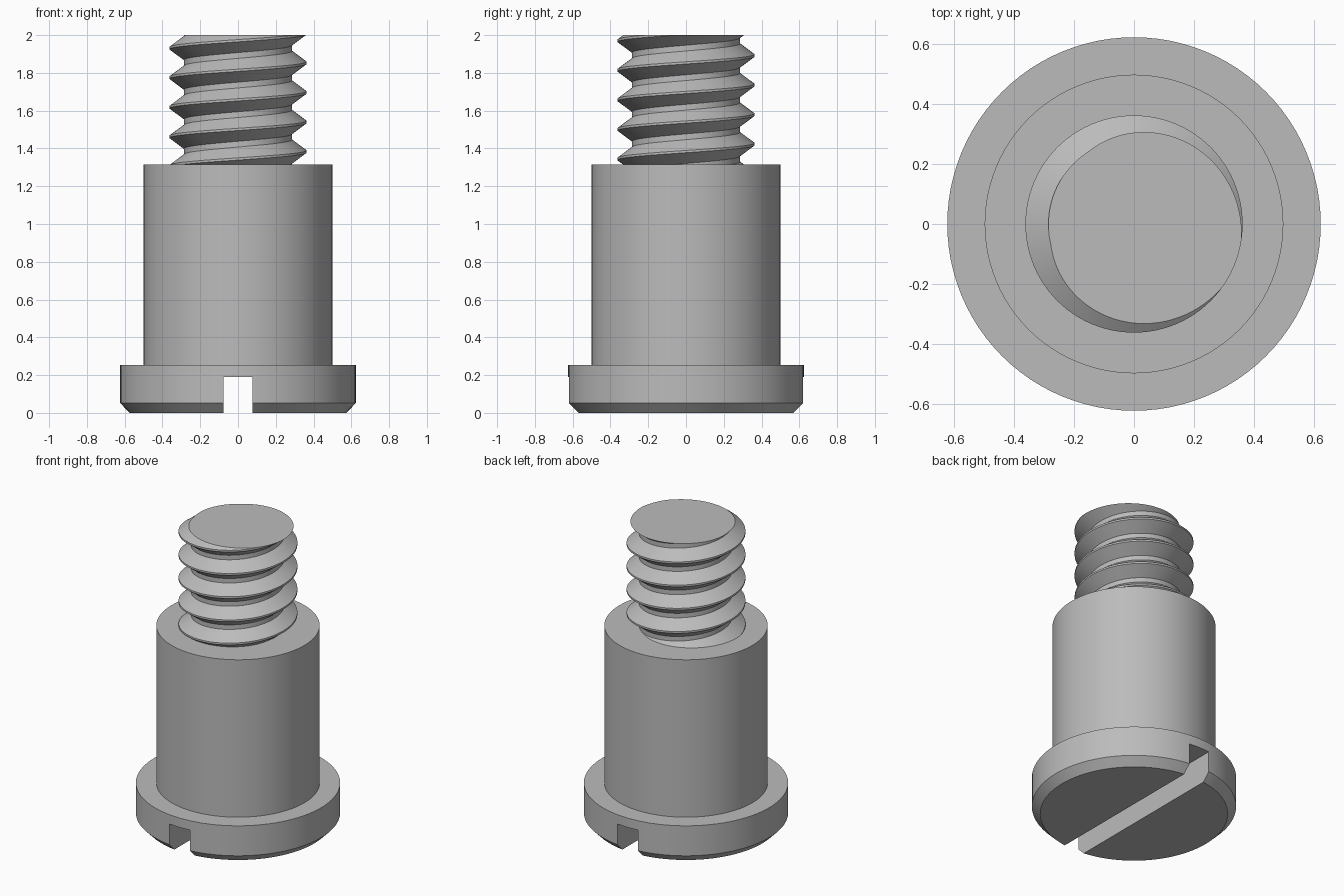
import bpy
import bmesh
from math import cos, sin, pi, radians

cube = bpy.data.objects.get("Cube")
if cube:
    bpy.data.objects.remove(cube, do_unlink=True)

steel = bpy.data.materials.new("plain_steel_grey")
steel.use_nodes = True
grey = (0.5, 0.5, 0.5, 1)
steel.diffuse_color = grey
steel.node_tree.nodes["Principled BSDF"].inputs["Base Color"].default_value = grey

SEGMENTS = 96
HEAD_TOP, SHOULDER_TOP, TIP = 0.254, 1.315, 2.0


def make_object(name, bm):
    bmesh.ops.recalc_face_normals(bm, faces=bm.faces)
    mesh = bpy.data.meshes.new(name)
    bm.to_mesh(mesh)
    bm.free()
    mesh.materials.append(steel)
    obj = bpy.data.objects.new(name, mesh)
    bpy.context.collection.objects.link(obj)
    return obj


def smooth(obj):
    bpy.ops.object.select_all(action="DESELECT")
    obj.select_set(True)
    bpy.context.view_layer.objects.active = obj
    bpy.ops.object.shade_smooth_by_angle(angle=radians(25))


def lathe(name, profile):
    """Closed solid of revolution from (radius, height) points."""
    bm = bmesh.new()
    rings = [[bm.verts.new((r * cos(2 * pi * i / SEGMENTS), r * sin(2 * pi * i / SEGMENTS), z))
              for i in range(SEGMENTS)] for r, z in profile]
    for low, high in zip(rings, rings[1:]):
        for i in range(SEGMENTS):
            j = (i + 1) % SEGMENTS
            bm.faces.new((low[i], low[j], high[j], high[i]))
    bm.faces.new(rings[0])
    bm.faces.new(rings[-1])
    return make_object(name, bm)


# Chamfered head with a driver slot across it
head = lathe("slotted_head", [(0.573, 0), (0.624, 0.052), (0.624, HEAD_TOP)])
bm = bmesh.new()
bmesh.ops.create_cube(bm, size=1)
bmesh.ops.scale(bm, vec=(0.152, 2, 0.382), verts=bm.verts)
cutter = make_object("slot_cutter", bm)
cutter.hide_render = True
slot = head.modifiers.new("slot", "BOOLEAN")
slot.operation = "DIFFERENCE"
slot.solver = "EXACT"
slot.object = cutter
bpy.context.view_layer.objects.active = head
bpy.ops.object.modifier_apply(modifier=slot.name)
bpy.data.objects.remove(cutter, do_unlink=True)
smooth(head)

# Plain cylindrical shoulder
smooth(lathe("shoulder", [(0.499, HEAD_TOP - 0.02), (0.499, SHOULDER_TOP)]))

# Right-hand thread: a V profile swept up a helix, then trimmed flat at both ends
PITCH, MAJOR, MINOR = 0.1565, 0.363, 0.286
CREST, FLANK = 0.012, 0.057
START = 2.0095 - 7 * PITCH
profile = [(MAJOR, -CREST / 2), (MAJOR, CREST / 2),
           (MINOR, CREST / 2 + FLANK), (MINOR, PITCH - CREST / 2 - FLANK)]
bm = bmesh.new()
steps = SEGMENTS * 9
columns = []
for i in range(steps + 1):
    a = 2 * pi * i / SEGMENTS
    z = START + PITCH * i / SEGMENTS
    columns.append([bm.verts.new((r * cos(a), r * sin(a), z + dz)) for r, dz in profile])
for i in range(steps - SEGMENTS):
    # The last point of each turn joins the first point of the next turn
    here = columns[i] + [columns[i + SEGMENTS][0]]
    there = columns[i + 1] + [columns[i + 1 + SEGMENTS][0]]
    for k in range(len(profile)):
        bm.faces.new((here[k], there[k], there[k + 1], here[k + 1]))
for height, direction in ((TIP, 1), (SHOULDER_TOP - 0.01, -1)):
    bmesh.ops.bisect_plane(bm, geom=bm.verts[:] + bm.edges[:] + bm.faces[:], dist=1e-6,
                           plane_co=(0, 0, height), plane_no=(0, 0, direction), clear_outer=True)
bmesh.ops.delete(bm, geom=[v for v in bm.verts if not v.link_faces], context="VERTS")
bmesh.ops.holes_fill(bm, edges=[e for e in bm.edges if e.is_boundary], sides=0)
smooth(make_object("threaded_shank", bm))
